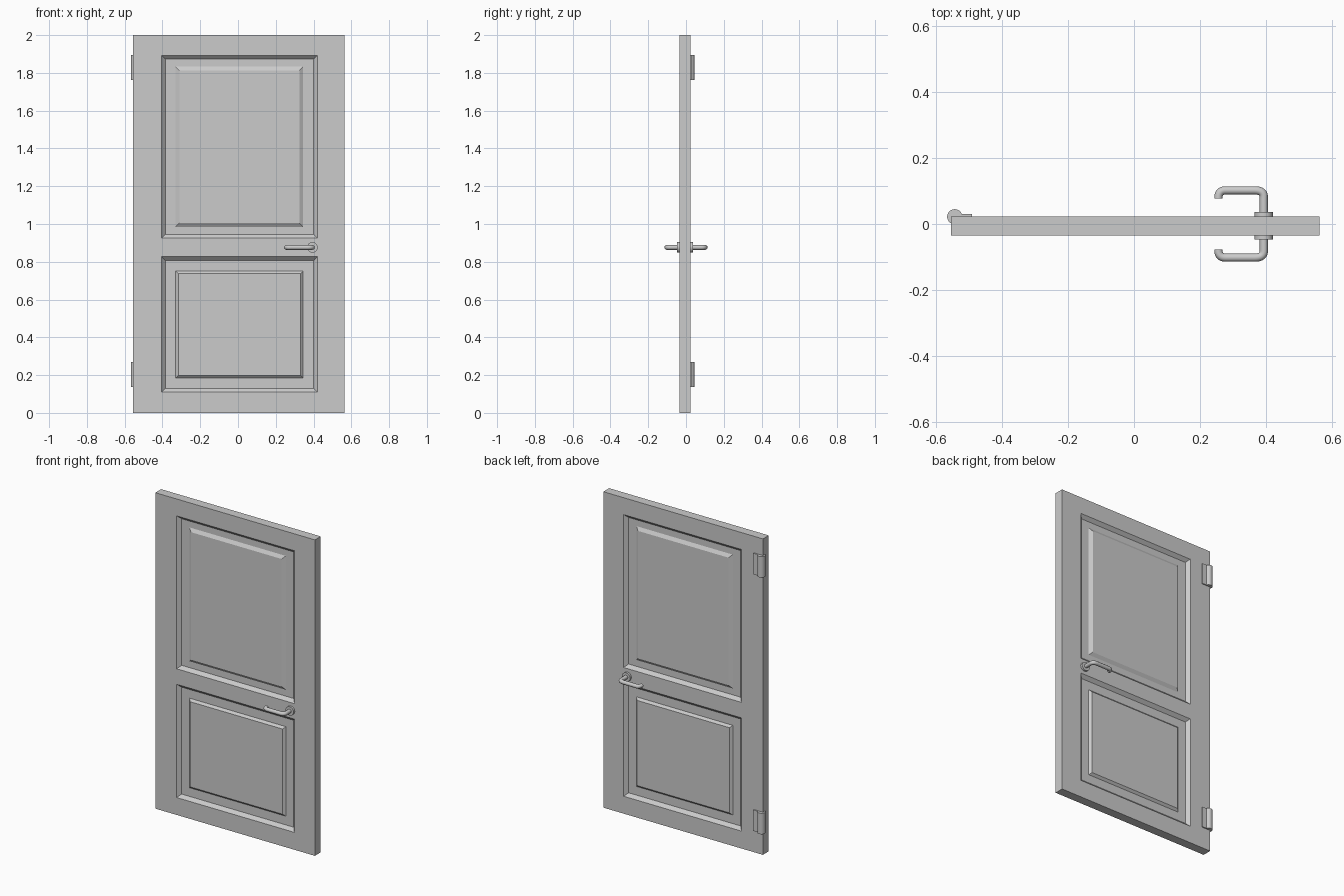
import bpy
import bmesh
import math

if "Cube" in bpy.data.objects:
    bpy.data.objects.remove(bpy.data.objects["Cube"])

GREY = (0.6, 0.6, 0.6, 1)
grey = bpy.data.materials.new("plain grey")
grey.use_nodes = True
grey.diffuse_color = GREY
grey.node_tree.nodes["Principled BSDF"].inputs["Base Color"].default_value = GREY

FRONT, BACK = -0.0345, 0.0235
MID = (FRONT + BACK) / 2


def add_mesh(name, mesh, smooth=False):
    obj = bpy.data.objects.new(name, mesh)
    bpy.context.collection.objects.link(obj)
    mesh.materials.clear()
    mesh.materials.append(grey)
    if smooth:
        bpy.ops.object.select_all(action="DESELECT")
        obj.select_set(True)
        bpy.context.view_layer.objects.active = obj
        bpy.ops.object.shade_smooth_by_angle(angle=math.radians(40))
    return obj


def from_bmesh(name, bm, smooth=False):
    bmesh.ops.recalc_face_normals(bm, faces=bm.faces)
    mesh = bpy.data.meshes.new(name)
    bm.to_mesh(mesh)
    bm.free()
    return add_mesh(name, mesh, smooth)


def cylinder(name, centre, radius, depth, upright):
    bm = bmesh.new()
    bmesh.ops.create_cone(bm, cap_ends=True, segments=32, radius1=radius,
                          radius2=radius, depth=depth)
    obj = from_bmesh(name, bm, smooth=True)
    obj.location = centre
    if not upright:
        obj.rotation_euler.x = math.pi / 2
    return obj


def box(name, low, high):
    bm = bmesh.new()
    bmesh.ops.create_cube(bm, size=1)
    for v in bm.verts:
        for i in range(3):
            v.co[i] = low[i] if v.co[i] < 0 else high[i]
    return from_bmesh(name, bm)


# Door slab: a grid of stiles and rails, given thickness
xs = (-0.555, -0.405, 0.42, 0.563)
zs = (0, 0.11, 0.827, 0.925, 1.893, 2)
bm = bmesh.new()
grid = [[bm.verts.new((x, FRONT, z)) for x in xs] for z in zs]
for low, high in zip(grid, grid[1:]):
    for i in range(len(xs) - 1):
        bm.faces.new((low[i], low[i + 1], high[i + 1], high[i]))
extruded = bmesh.ops.extrude_face_region(bm, geom=bm.faces[:], use_keep_orig=True)
for item in extruded["geom"]:
    if isinstance(item, bmesh.types.BMVert):
        item.co.y = BACK
bmesh.ops.recalc_face_normals(bm, faces=bm.faces)

# Sunken panels with raised, bevelled fields on both sides
panels = []
for f in bm.faces:
    c = f.calc_center_median()
    in_x = xs[1] < c.x < xs[2]
    in_z = zs[1] < c.z < zs[2] or zs[3] < c.z < zs[4]
    if in_x and in_z and abs(f.normal.y) > 0.9:
        panels.append(f)


def inset(face, thickness, depth):
    bmesh.ops.inset_individual(bm, faces=[face], thickness=thickness,
                               depth=depth, use_even_offset=True)


for f in panels:
    middle = f.calc_center_median().z
    upper = middle > 1
    inset(f, 0.02, -0.02)
    inset(f, 0.055, 0)
    if upper:
        for v in f.verts:
            v.co.z = middle + (v.co.z - middle) * 1.036
    inset(f, 0.02 if upper else 0.014, 0.013)
from_bmesh("door_panel", bm)

# Lever handles and round plates, one pair on each side
HX, HZ = 0.394, 0.876
path = ((HX, 0.0), (HX, 0.06), (HX, 0.102), (0.34, 0.102),
        (0.30, 0.102), (0.256, 0.102), (0.256, 0.078))
for side, sign in (("front", -1), ("back", 1)):
    cylinder(side + "_handle_plate", (HX, MID + sign * 0.035, HZ), 0.028, 0.014, False)
    curve = bpy.data.curves.new(side + "_lever_path", "CURVE")
    curve.dimensions = "3D"
    curve.bevel_depth = 0.0125
    curve.bevel_resolution = 4
    curve.use_fill_caps = True
    spline = curve.splines.new("NURBS")
    spline.points.add(len(path) - 1)
    for p, (x, y) in zip(spline.points, path):
        p.co = (x, sign * y, HZ, 1)
    spline.order_u = 3
    spline.use_endpoint_u = True
    spline.resolution_u = 8
    temp = bpy.data.objects.new("lever_path", curve)
    bpy.context.collection.objects.link(temp)
    bpy.context.view_layer.update()
    depsgraph = bpy.context.evaluated_depsgraph_get()
    mesh = bpy.data.meshes.new_from_object(temp.evaluated_get(depsgraph))
    bpy.data.objects.remove(temp)
    add_mesh(side + "_lever", mesh, smooth=True)

# Hinges: knuckle and leaf on the back edge
for name, low, high in (("lower", 0.137, 0.27), ("upper", 1.762, 1.895)):
    cylinder(name + "_hinge_knuckle", (-0.544, 0.022, (low + high) / 2),
             0.023, high - low, True)
    box(name + "_hinge_leaf", (-0.544, 0.018, low), (-0.492, 0.03, high))
